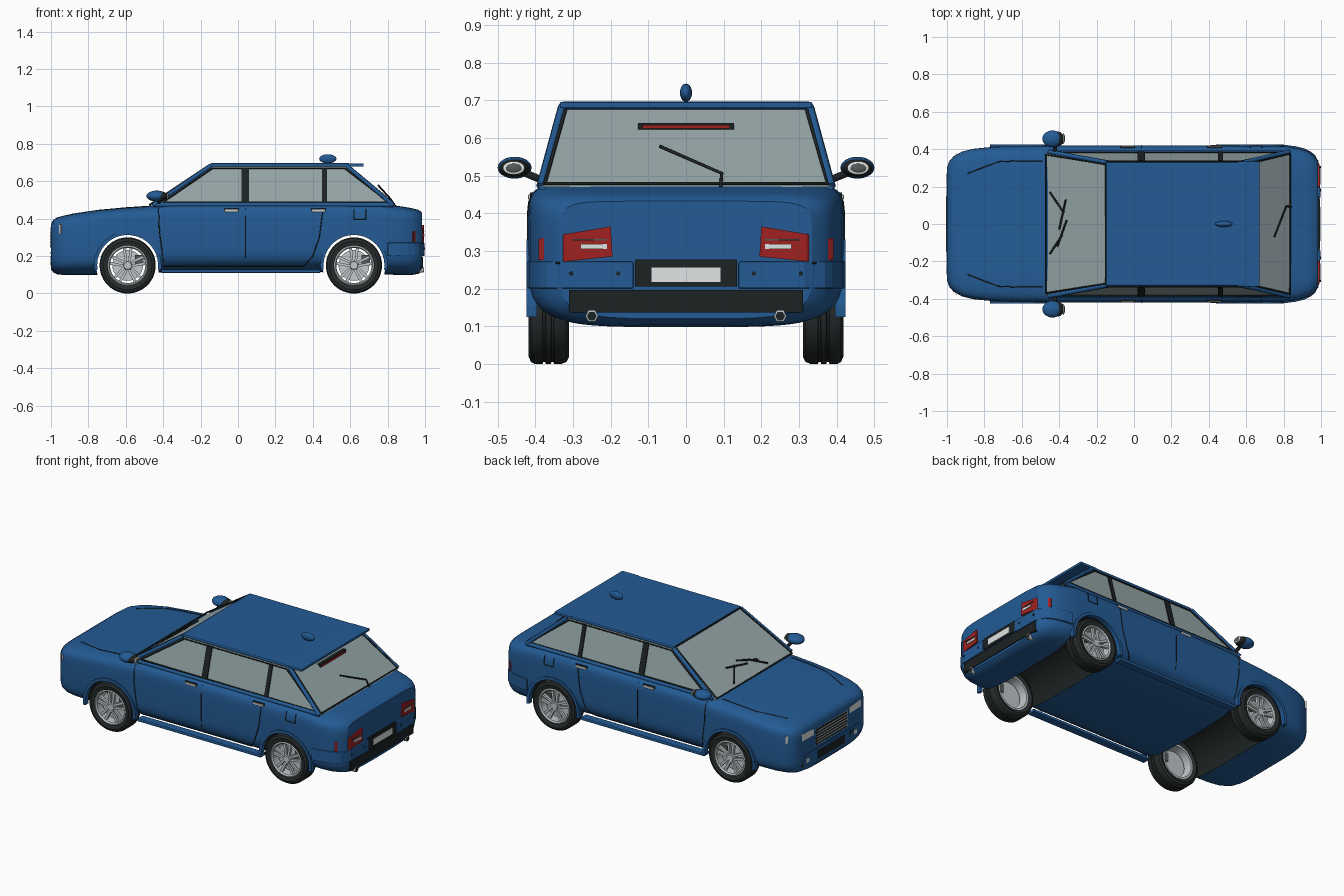
import bpy, bmesh, math
from mathutils import Vector

if "Cube" in bpy.data.objects:
    bpy.data.objects.remove(bpy.data.objects["Cube"])

def mat(name, r, g, b):
    m = bpy.data.materials.new(name)
    m.diffuse_color = (r, g, b, 1)
    m.use_nodes = True
    m.node_tree.nodes["Principled BSDF"].inputs["Base Color"].default_value = m.diffuse_color
    return m

BLUE = mat("body blue", .017, .105, .30)
GLASS = mat("window grey", .30, .38, .39)
BLACK = mat("trim black", .012, .016, .016)
TYRE = mat("tyre rubber", .02, .025, .025)
RED = mat("lamp red", .36, .015, .015)
SILVER = mat("wheel silver", .55, .58, .60)
WHITE = mat("lamp white", .75, .78, .78)
GREY = mat("dark grey", .09, .10, .10)

def finish(name, bm, m, mirror=False, smooth=None, bevel=0):
    bmesh.ops.recalc_face_normals(bm, faces=bm.faces[:])
    me = bpy.data.meshes.new(name)
    bm.to_mesh(me)
    bm.free()
    me.materials.append(m)
    o = bpy.data.objects.new(name, me)
    bpy.context.collection.objects.link(o)
    if smooth:
        shade(o, smooth)
    if bevel:
        b = o.modifiers.new("bevel", 'BEVEL')
        b.width, b.segments = bevel, 2
    if mirror:
        o.modifiers.new("mirror", 'MIRROR').use_axis = (False, True, False)
    return o

def shade(o, deg):
    bpy.ops.object.select_all(action='DESELECT')
    o.select_set(True)
    bpy.context.view_layer.objects.active = o
    bpy.ops.object.shade_smooth_by_angle(angle=math.radians(deg))

def prism(name, pts, vec, m, mirror=False, bevel=0):
    bm = bmesh.new()
    a = [bm.verts.new(p) for p in pts]
    b = [bm.verts.new(Vector(p) + Vector(vec)) for p in pts]
    n = len(a)
    bm.faces.new(a)
    bm.faces.new(b[::-1])
    for i in range(n):
        bm.faces.new((a[i], b[i], b[(i + 1) % n], a[(i + 1) % n]))
    return finish(name, bm, m, mirror, None, bevel)

def box(name, x0, x1, y0, y1, z0, z1, m, mirror=False, bevel=0):
    return prism(name, [(x0, y0, z0), (x1, y0, z0), (x1, y1, z0), (x0, y1, z0)], (0, 0, z1 - z0), m, mirror, bevel)

def tube(name, lines, r, m, mirror=True):
    cu = bpy.data.curves.new(name, 'CURVE')
    cu.dimensions, cu.bevel_depth, cu.bevel_resolution, cu.use_fill_caps = '3D', r, 1, True
    if mirror:
        lines = lines + [[(x, -y, z) for x, y, z in l] for l in lines]
    for l in lines:
        s = cu.splines.new('POLY')
        s.points.add(len(l) - 1)
        for p, c in zip(s.points, l):
            p.co = (*c, 1)
    cu.materials.append(m)
    o = bpy.data.objects.new(name, cu)
    bpy.context.collection.objects.link(o)

def lathe(name, prof, x, z, m, axis='y', seg=48, mirror=True):
    # closed (radius, depth) profile revolved about an axle
    bm = bmesh.new()
    rings = []
    for i in range(seg):
        a = 2 * math.pi * i / seg
        rings.append([bm.verts.new((x + r * math.cos(a), d, z + r * math.sin(a))) for r, d in prof])
    for i in range(seg):
        for j in range(len(prof)):
            k, l = (i + 1) % seg, (j + 1) % len(prof)
            bm.faces.new((rings[i][j], rings[k][j], rings[k][l], rings[i][l]))
    return finish(name, bm, m, mirror, 35)

def ellipsoid(name, c, r, m, mirror=False):
    bm = bmesh.new()
    bmesh.ops.create_uvsphere(bm, u_segments=24, v_segments=14, radius=1)
    for v in bm.verts:
        v.co = [c[i] + v.co[i] * r[i] for i in range(3)]
    return finish(name, bm, m, mirror, 60)

# Body shell: stations of (x, half width, bottom, top), superellipse sections
ST = [(-1, .30, .13, .372), (-.988, .335, .113, .393), (-.965, .362, .102, .408), (-.92, .387, .098, .419),
      (-.86, .402, .098, .43), (-.75, .413, .1, .447), (-.6, .418, .106, .461), (-.46, .419, .112, .47),
      (-.38, .42, .114, .484), (.0, .42, .115, .486), (.4, .42, .115, .486), (.76, .418, .104, .484), (.83, .414, .1, .472),
      (.89, .403, .098, .463), (.935, .387, .1, .455), (.965, .365, .105, .447), (.985, .335, .12, .432)]
NU, NL = 8, 4.5

def station(x):
    for a, b in zip(ST, ST[1:]):
        if x <= b[0]:
            t = (x - a[0]) / (b[0] - a[0])
            w, lo, hi = (a[i] + (b[i] - a[i]) * t for i in (1, 2, 3))
            return w, (lo + hi) / 2, (hi - lo) / 2
    return ST[-1][1], (ST[-1][2] + ST[-1][3]) / 2, (ST[-1][3] - ST[-1][2]) / 2

def side(x, z, off=0):
    w, c, h = station(x)
    n = NU if z > c else NL
    return (x, w * max(0, 1 - abs((z - c) / h) ** n) ** (1 / n) + off, z)

def top(x, y):
    w, c, h = station(x)
    return (x, y, c + h * (1 - abs(y / w) ** NU) ** (1 / NU))

bm = bmesh.new()
rings = []
for s in ST:
    w, c, h = station(s[0])
    ring = []
    for i in range(64):
        a = 2 * math.pi * (i + .5) / 64
        n = NU if math.sin(a) > 0 else NL
        ring.append(bm.verts.new((s[0], math.copysign(w * abs(math.cos(a)) ** (2 / n), math.cos(a)),
                                  c + math.copysign(h * abs(math.sin(a)) ** (2 / n), math.sin(a)))))
    rings.append(ring)
for a, b in zip(rings, rings[1:]):
    for i in range(64):
        j = (i + 1) % 64
        bm.faces.new((a[i], a[j], b[j], b[i]))
bm.faces.new(rings[0])
bm.faces.new(rings[-1])
body = finish("body", bm, BLUE)
body.data.materials.append(BLACK)

# Wheel arches cut through the shell
AX = {"front": -.59, "rear": .62}
for n, x in AX.items():
    pts = [(x + .168 * math.cos(i * math.pi / 24), -.6, .15 + .168 * math.sin(i * math.pi / 24)) for i in range(48)]
    cut = prism(n + "_arch_cutter", pts, (0, 1.2, 0), BLACK)
    cut.hide_render = True
    mod = body.modifiers.new("arch", 'BOOLEAN')
    mod.operation, mod.object, mod.solver = 'DIFFERENCE', cut, 'EXACT'
    bpy.context.view_layer.objects.active = body
    bpy.ops.object.modifier_apply(modifier="arch")
    bpy.data.objects.remove(cut)
for p in body.data.polygons:
    c = p.center
    if any(abs(math.hypot(c.x - x, c.z - .15) - .168) < .004 for x in AX.values()) and abs(p.normal.y) < .1:
        p.material_index = 1
shade(body, 32)

# Wheels and arch flares
for n, x in AX.items():
    arc = [math.radians(-8 + i * 196 / 20) for i in range(21)]
    pts = [(x + .181 * math.cos(a), .395, .15 + .181 * math.sin(a)) for a in arc]
    pts += [(x + .163 * math.cos(a), .395, .15 + .163 * math.sin(a)) for a in arc[::-1]]
    prism(n + "_arch_flare", pts, (0, .029, 0), BLUE, True)
    lathe(n + "_tyre", [(.105, .32), (.13, .31), (.144, .317), (.15, .33), (.15, .35), (.145, .352), (.145, .357), (.15, .359),
                        (.15, .372), (.145, .374), (.145, .379), (.15, .381), (.15, .402), (.144, .412), (.13, .418), (.105, .412)], x, .15, TYRE)
    lathe(n + "_rim", [(.108, .318), (.108, .412), (.1, .416), (.094, .408), (.097, .318)], x, .15, SILVER)
    lathe(n + "_brake_disc", [(.0005, .36), (.0005, .372), (.082, .372), (.082, .36)], x, .15, SILVER)
    lathe(n + "_hub", [(.0005, .37), (.0005, .41), (.02, .41), (.025, .40), (.025, .37)], x, .15, SILVER)
    box(n + "_brake_caliper", x + .04, x + .085, .355, .385, .15, .205, GREY, True)
    for k in range(5):
        a = math.radians(90 + 72 * k)
        u, v = Vector((math.cos(a), 0, math.sin(a))), Vector((-math.sin(a), 0, math.cos(a)))
        for s in (-1, 1):
            q = [u * .012 + v * .002 * s, u * .012 + v * .014 * s, u * .098 + v * .027 * s, u * .098 + v * .011 * s]
            prism(n + "_spoke", [p + Vector((x, .39, .15)) for p in q], (0, .015, 0), SILVER, True)

# Cabin: glass block, roof, spoiler, pillars
def wall(x, z, off=0):
    return (x, .385 - (z - .475) * .057 / .21 + off, z)

bm = bmesh.new()
c = [(-.465, .385, .467), (.838, .385, .47), (.58, .328, .685), (-.145, .328, .685)]
L = [bm.verts.new(p) for p in c]
R = [bm.verts.new((p[0], -p[1], p[2])) for p in c]
bm.faces.new(L)
bm.faces.new(R[::-1])
for i in range(4):
    bm.faces.new((L[i], R[i], R[(i + 1) % 4], L[(i + 1) % 4]))
finish("window_glass", bm, GLASS)
box("roof", -.15, .6, -.332, .332, .676, .697, BLUE, False, .008)
box("rear_spoiler", .555, .672, -.335, .335, .679, .695, BLUE, False, .003)
tube("corner_pillars", [[wall(-.455, .472), wall(-.145, .683)], [wall(.83, .472), wall(.585, .68)]], .012, BLUE)
tube("belt_sill", [[wall(-.45, .474, -.004), wall(.83, .474, -.004)]], .013, BLUE)
tube("window_trim", [[wall(-.40, .489, .002), wall(.80, .489, .002), wall(.57, .67, .004), wall(-.135, .67, .004), wall(-.40, .489, .002)]], .0045, BLACK)
tube("screen_trim", [[(-.472, -.37, .474), (-.472, .37, .474), (-.15, .318, .689), (-.15, -.318, .689), (-.472, -.37, .474)],
                     [(.835, -.375, .479), (.835, .375, .479), (.6, .32, .675)], [(.835, -.375, .479), (.6, -.32, .675)]], .005, BLACK, False)
for n, x0, x1 in (("middle_pillar", .02, .058), ("rear_pillar", .45, .475)):
    prism(n, [wall(x0, .487), wall(x1, .487), wall(x1, .673), wall(x0, .673)], (0, .006, 0), BLACK, True)
ellipsoid("roof_antenna", (.48, 0, .72), (.046, .016, .024), BLUE)
box("high_brake_frame", .62, .655, -.127, .127, .619, .64, BLACK)
box("high_brake_lamp", .65, .66, -.115, .115, .625, .634, RED)

# Wipers
def screen(x, y):
    return (x, y, .476 + (x + .465) * .218 / .32)
tube("front_wipers", [[screen(*p), screen(*q)] for p, q in (((-.45, .17), (-.375, .06)), ((-.365, .13), (-.40, -.03)),
     ((-.45, -.16), (-.385, -.06)), ((-.36, .02), (-.41, -.12)))], .005, BLACK, False)
tube("rear_wiper", [[(.75, -.07, .578), (.815, .095, .506), (.85, .09, .455)]], .005, BLACK, False)

# Mirrors
ellipsoid("mirror_shell", (-.435, .455, .521), (.055, .045, .029), BLUE, True)
ellipsoid("mirror_back", (-.415, .455, .52), (.042, .041, .025), BLACK, True)
ellipsoid("mirror_ring", (-.376, .457, .52), (.005, .029, .018), WHITE, True)
ellipsoid("mirror_glass", (-.373, .457, .52), (.004, .021, .012), GREY, True)
tube("mirror_arm", [[(-.42, .37, .483), (-.425, .43, .508)]], .011, BLACK)

# Panel gaps, handles and sills
def trace(pts):
    out = []
    for (x0, z0), (x1, z1) in zip(pts, pts[1:]):
        out += [side(x0 + (x1 - x0) * t / 6, z0 + (z1 - z0) * t / 6) for t in range(7)]
    return out
tube("door_gaps", [trace(l) for l in ([(-.425, .455), (-.42, .33), (-.395, .145), (.35, .145), (.4, .2), (.435, .3), (.455, .455)],
     [(.04, .455), (.04, .145)], [(.62, .45), (.62, .395), (.685, .395), (.685, .45)], [(.8, .268), (.985, .268)])], .0028, BLACK)
tube("bonnet_gaps", [[top(*p) for p in ((-.89, .27), (-.8, .305), (-.72, .333), (-.6, .338), (-.49, .338))]], .0028, BLACK)
for n, x in (("front_handle", -.07), ("rear_handle", .395)):
    box(n, x, x + .072, .395, .419, .436, .45, SILVER, True, .003)
    box(n + "_recess", x - .004, x + .076, .39, .414, .43, .455, BLACK, True)
box("sill", -.41, .44, .355, .405, .11, .128, BLUE, True, .004)

# Rear: bumper, lamps, plate, exhaust
out = [side(x, .24, .008)[:2] for x in (.8, .86, .91, .945, .968)] + [(.993, .315), (.997, .14)]
prism("rear_bumper", [(x, y, .2) for x, y in out] + [(.95, .14, .2), (.8, .35, .2)], (0, 0, .072), BLUE, True, .004)
box("plate_recess", .95, .994, -.135, .135, .205, .277, BLACK)
box("rear_plate", .99, .997, -.092, .092, .218, .256, WHITE)
box("rear_diffuser", .95, .99, -.31, .31, .137, .196, BLACK)
prism("tail_lamp_inner", [(.995, .195, .285), (.995, .2, .365), (.99, .32, .345), (.99, .32, .272)], (-.05, 0, 0), RED, True)
prism("tail_lamp_outer", [(.99, .32, .272), (.99, .32, .345), (.938, .392, .332), (.938, .392, .276)], (-.03, -.03, 0), RED, True)
box("reverse_lamp", .99, .998, .21, .28, .305, .318, WHITE, True)
box("tail_lamp_bar", .99, .997, .21, .3, .328, .332, GREY, True)
tube("exhaust_pipes", [[(.93, .25, .127), (.993, .25, .127)]], .017, SILVER)
tube("exhaust_bores", [[(.98, .25, .127), (.995, .25, .127)]], .013, BLACK)
tube("parking_sensors", [[(.98, y, .24), (.999, y, .24)] for y in (.18, .305)], .006, BLACK)

# Front: grille, headlamps, intakes
box("grille_frame", -1.0, -.97, -.16, .16, .235, .345, SILVER, False, .003)
box("grille_mesh", -1.002, -.98, -.15, .15, .243, .337, BLACK)
for i in range(5):
    box("grille_bar", -1.004, -.99, -.148, .148, .254 + i * .017, .26 + i * .017, SILVER)
prism("headlamp_inner", [(-1.002, .175, .315), (-1.002, .175, .352), (-1, .29, .36), (-1, .29, .315)], (.03, 0, 0), WHITE, True)
prism("headlamp_outer", [(-1, .29, .315), (-1, .29, .36), (-.95, .378, .368), (-.95, .378, .322)], (.03, -.03, 0), WHITE, True)
box("front_intake", -1.002, -.97, -.13, .13, .15, .2, BLACK)
box("fog_intake", -1.0, -.96, .18, .29, .155, .205, BLACK, True)
box("fog_lamp", -1.003, -.98, .22, .25, .167, .192, WHITE, True)
box("bumper_strip", -1.003, -.97, -.27, .27, .212, .222, BLUE)
